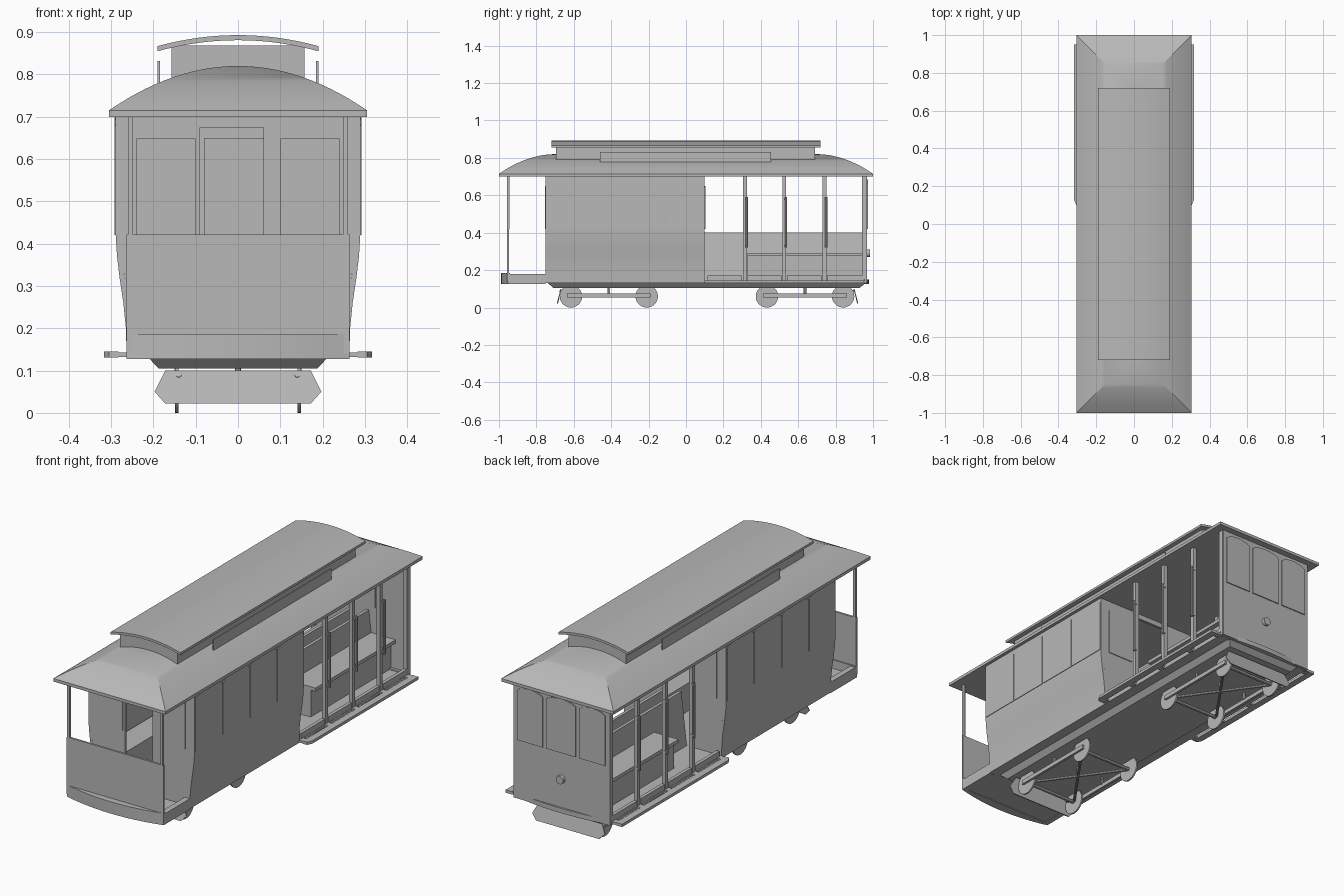
import bpy, bmesh, math
from mathutils import Vector

cube = bpy.data.objects.get("Cube")
if cube:
    bpy.data.objects.remove(cube, do_unlink=True)

grey = bpy.data.materials.new("plain_grey")
grey.use_nodes = True
tone = (0.48, 0.48, 0.48, 1)
grey.diffuse_color = tone
grey.node_tree.nodes["Principled BSDF"].inputs["Base Color"].default_value = tone

SIDES = (("left", 1), ("right", -1))
ENDS = (("front", -1), ("back", 1))


def finish(name, bm, smooth=False):
    bmesh.ops.recalc_face_normals(bm, faces=bm.faces)
    mesh = bpy.data.meshes.new(name)
    bm.to_mesh(mesh)
    bm.free()
    mesh.materials.append(grey)
    ob = bpy.data.objects.new(name, mesh)
    bpy.context.collection.objects.link(ob)
    if smooth:
        bpy.ops.object.select_all(action='DESELECT')
        bpy.context.view_layer.objects.active = ob
        ob.select_set(True)
        bpy.ops.object.shade_smooth_by_angle(angle=math.radians(25))
    return ob


def prism(name, pts, axis, a, b, smooth=False):
    """Extrude a flat outline along an axis from a to b."""
    place = {'x': lambda p, d: (d, p[0], p[1]),
             'y': lambda p, d: (p[0], d, p[1]),
             'z': lambda p, d: (p[0], p[1], d)}[axis]
    bm = bmesh.new()
    lo = [bm.verts.new(place(p, a)) for p in pts]
    hi = [bm.verts.new(place(p, b)) for p in pts]
    bm.faces.new(lo)
    bm.faces.new(hi)
    for i in range(len(pts)):
        j = (i + 1) % len(pts)
        bm.faces.new((lo[i], lo[j], hi[j], hi[i]))
    return finish(name, bm, smooth)


def box(name, x, y, z):
    return prism(name, [(x[0], y[0]), (x[1], y[0]), (x[1], y[1]), (x[0], y[1])], 'z', *z)


def side_box(name, s, x, y, z):
    return box(name, sorted((s * x[0], s * x[1])), y, z)


def rod(name, a, b, r, n=8):
    a, b = Vector(a), Vector(b)
    d = b - a
    bm = bmesh.new()
    bmesh.ops.create_cone(bm, cap_ends=True, segments=n, radius1=r, radius2=r, depth=d.length)
    rot = d.to_track_quat('Z', 'Y').to_matrix().to_4x4()
    rot.translation = (a + b) / 2
    bmesh.ops.transform(bm, matrix=rot, verts=bm.verts)
    return finish(name, bm, True)


def arched(u0, u1, z0, z1, rise=0.02, n=8):
    """Outline of a window with a gently arched top."""
    top = [(u1 + (u0 - u1) * i / n, z1 - rise + rise * math.sin(math.pi * i / n) ** 0.6 if 0 < i < n else z1 - rise)
           for i in range(n + 1)]
    return [(u0, z0), (u1, z0)] + top


# Main roof: rectangular rings rising to a rounded hipped crown
bm = bmesh.new()
STEPS, HALF = 14, 0.305
levels = [(1, 0.70)] + [(1 - i / STEPS, 0.715 + 0.105 * (1 - (1 - i / STEPS) ** 2)) for i in range(STEPS)]
rings = []
for t, z in levels:
    hx, hy = HALF * t, 0.695 + HALF * t
    rings.append([bm.verts.new((sx * hx, sy * hy, z)) for sx, sy in ((-1, -1), (1, -1), (1, 1), (-1, 1))])
for lo, hi in zip(rings, rings[1:]):
    for i in range(4):
        j = (i + 1) % 4
        bm.faces.new((lo[i], lo[j], hi[j], hi[i]))
bm.faces.new(rings[0])
bm.faces.new(rings[-1])
finish("main_roof", bm, True)

# Raised upper roof and the boards beside it
box("clerestory", (-0.157, 0.157), (-0.695, 0.69), (0.74, 0.868))
arc = [(0.19 * k / 8, 0.867 + 0.026 * (1 - (k / 8) ** 2)) for k in range(-8, 9)]
prism("upper_roof", arc + [(x, z - 0.012) for x, z in reversed(arc)], 'y', -0.72, 0.72, True)
for side, s in SIDES:
    side_box(side + "_roof_board", s, (0.184, 0.19), (-0.46, 0.455), (0.775, 0.832))

# Cabin side walls with tumblehome, and arched window panels
outer = [(0.289, 0.70), (0.289, 0.42), (0.286, 0.37), (0.28, 0.32), (0.271, 0.26),
         (0.265, 0.20), (0.263, 0.13)]
for side, s in SIDES:
    wall = [(s * x, z) for x, z in outer] + [(s * (x - 0.012), z) for x, z in reversed(outer)]
    prism(side + "_cabin_wall", wall, 'y', -0.75, 0.10, True)
    for i in range(4):
        y = -0.75 + 0.2125 * i
        prism(f"{side}_window_panel_{i + 1}", arched(y + 0.004, y + 0.2085, 0.42, 0.698),
              'x', s * 0.285, s * 0.292)
    side_box(side + "_cabin_bench", s, (0.13, 0.252), (-0.73, 0.08), (0.14, 0.28))

# Cabin bulkheads with a doorway between
for end, y in (("front", -0.75), ("rear", 0.088)):
    for side, s, door in (("left", 1, 0.06), ("right", -1, 0.09)):
        pts = [(door, 0.13), (0.253, 0.13), (0.255, 0.22), (0.278, 0.40), (0.278, 0.70), (door, 0.70)]
        prism(f"{end}_bulkhead_{side}", [(s * x, z) for x, z in pts], 'y', y, y + 0.012)
        face = y - 0.004 if end == "front" else y + 0.012
        prism(f"{end}_bulkhead_window_{side}", arched(s * 0.10, s * 0.24, 0.42, 0.65, 0.002),
              'y', face, face + 0.004)
    box(end + "_door_lintel", (-0.09, 0.06), (y, y + 0.012), (0.675, 0.70))

# Floor and tapered underframe
box("floor", (-0.263, 0.263), (-0.95, 0.965), (0.13, 0.143))
bm = bmesh.new()
frame = [[bm.verts.new((sx * hx, cy + sy * hy, z)) for sx, sy in ((-1, -1), (1, -1), (1, 1), (-1, 1))]
         for hx, cy, hy, z in ((0.188, 0.11, 0.82, 0.105), (0.213, 0.11, 0.85, 0.132))]
bm.faces.new(frame[0])
bm.faces.new(frame[1])
for i in range(4):
    j = (i + 1) % 4
    bm.faces.new((frame[0][i], frame[0][j], frame[1][j], frame[1][i]))
finish("underframe", bm)

# Curved bumpers at both ends
for end, e in ENDS:
    depth = 0.035 if e < 0 else 0.025
    curve = [(0.263 * k / 6, e * (0.953 + depth * (1 - (k / 6) ** 2))) for k in range(-6, 7)]
    prism(end + "_bumper", curve + [(0.263, e * 0.94), (-0.263, e * 0.94)], 'z',
          0.127, 0.185 if e < 0 else 0.15, True)

# Open front platform: dash panel and corner posts
box("front_dash", (-0.263, 0.263), (-0.956, -0.946), (0.14, 0.422))
for side, s in SIDES:
    side_box(side + "_platform_post", s, (0.248, 0.26), (-0.957, -0.945), (0.42, 0.702))
    side_box(side + "_platform_sill", s, (0.235, 0.263), (-0.95, -0.75), (0.127, 0.18))

# Back end wall with three arched windows and a round lamp
box("back_wall", (-0.26, 0.26), (0.953, 0.968), (0.13, 0.702))
for name, a, b in (("left", 0.10, 0.24), ("middle", -0.08, 0.08), ("right", -0.24, -0.10)):
    prism("back_window_" + name, arched(a, b, 0.42, 0.685), 'y', 0.968, 0.973)
    box("back_inner_window_" + name, (a, b), (0.949, 0.953), (0.42, 0.65))
rod("back_lamp", (0, 0.96, 0.29), (0, 0.984, 0.29), 0.02, 20)

# Open section: benches, posts, grab rails and running boards
POSTS = (0.315, 0.525, 0.74)
for side, s in SIDES:
    side_box(side + "_bench_seat", s, (0.055, 0.19), (0.33, 0.953), (0.275, 0.292))
    side_box(side + "_bench_base", s, (0.055, 0.165), (0.33, 0.953), (0.14, 0.275))
    prism(side + "_bench_back", [(s * x, z) for x, z in ((0.055, 0.14), (0.075, 0.14), (0.045, 0.40), (0.03, 0.40))],
          'y', 0.10, 0.953)
    for i, y in enumerate(POSTS):
        side_box(f"{side}_post_{i + 1}", s, (0.243, 0.262), (y - 0.01, y + 0.01), (0.14, 0.702))
        rod(f"{side}_grab_rail_{i + 1}", (s * 0.272, y + 0.01, 0.32), (s * 0.272, y + 0.01, 0.59), 0.006)
        for z in (0.33, 0.58):
            side_box(f"{side}_rail_bracket_{i + 1}", s, (0.255, 0.272), (y, y + 0.014), (z - 0.004, z + 0.004))
        side_box(f"{side}_step_bracket_{i + 1}", s, (0.25, 0.29), (y - 0.015, y + 0.015), (0.132, 0.143))
    side_box(side + "_end_post", s, (0.243, 0.262), (0.94, 0.966), (0.14, 0.702))
    edges = (0.10,) + POSTS + (0.96,)
    for i, (a, b) in enumerate(zip(edges, edges[1:])):
        side_box(f"{side}_sill_{i + 1}", s, (0.245, 0.262), (a + 0.015, b - 0.015), (0.14, 0.17))
    prism(side + "_running_board", [(s * 0.283, 0.10), (s * 0.305, 0.10), (s * 0.317, 0.125),
                                    (s * 0.317, 0.95), (s * 0.283, 0.95)], 'z', 0.131, 0.145)
    for y in (0.115, 0.935):
        side_box(side + "_step_end", s, (0.25, 0.29), (y - 0.015, y + 0.015), (0.132, 0.143))

# Wheel trucks with braced frames and guard boards
guard = [(-0.172, 0.10), (0.172, 0.10), (0.197, 0.05), (0.172, 0.022), (-0.172, 0.022), (-0.197, 0.05)]
for end, ya, yb, e in (("front", -0.615, -0.21, -1), ("back", 0.433, 0.84, 1)):
    mid = (ya + yb) / 2
    for side, s in SIDES:
        x = s * 0.145
        for y in (ya, yb):
            rod(f"{end}_{side}_wheel", (x - 0.004, y, 0.06), (x + 0.004, y, 0.06), 0.06, 28)
        side_box(f"{end}_{side}_truck_beam", s, (0.148, 0.16), (ya - 0.02, yb + 0.02), (0.054, 0.074))
        rod(f"{end}_{side}_brace", (x, ya, 0.06), (-x, yb, 0.06), 0.007)
        side_box(f"{end}_{side}_hanger", s, (0.142, 0.15), (mid - 0.005, mid + 0.005), (0.07, 0.11))
    for y in (ya, yb):
        rod(end + "_axle", (-0.145, y, 0.06), (0.145, y, 0.06), 0.009)
    rod(end + "_pivot", (0, mid, 0.055), (0, mid, 0.11), 0.007)
    y0 = ya if e < 0 else yb
    board = prism(end + "_guard_board", guard, 'y', 0, 0.006)
    for v in board.data.vertices:
        v.co.y += y0 + e * (0.075 - 0.25 * (v.co.z - 0.022))
    for side, s in SIDES:
        rod(f"{end}_{side}_guard_arm", (s * 0.14, y0, 0.065), (s * 0.14, y0 + e * 0.06, 0.09), 0.006)
